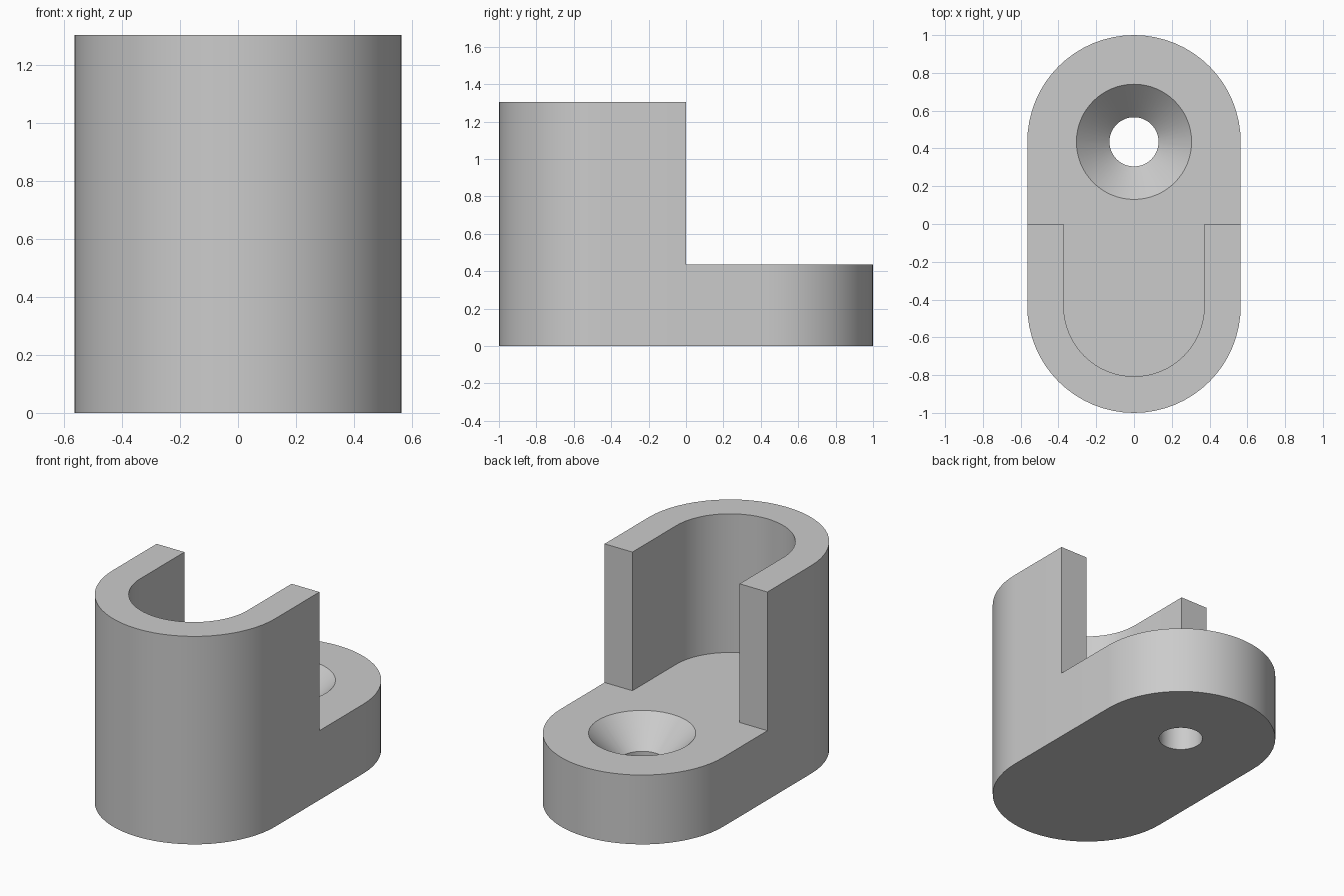
import bpy, bmesh
from math import sin, cos, pi, radians

cube = bpy.data.objects.get("Cube")
if cube:
    bpy.data.objects.remove(cube, do_unlink=True)

OUTER_R, INNER_R, END_Y = 0.565, 0.372, 0.435
BASE_H, HEIGHT = 0.435, 1.305
HOLE_R, SINK_R = 0.13, 0.305
SEGS = 64

grey = bpy.data.materials.new("plain_grey")
grey.use_nodes = True
grey.diffuse_color = (0.6, 0.6, 0.6, 1)
grey.node_tree.nodes["Principled BSDF"].inputs["Base Color"].default_value = (0.6, 0.6, 0.6, 1)


def arc(radius, cy, start, steps=SEGS // 2):
    """Half circle of points, counter-clockwise from the start angle."""
    return [(radius * cos(start + pi * i / steps), cy + radius * sin(start + pi * i / steps))
            for i in range(steps + 1)]


def make_object(name, bm):
    bmesh.ops.recalc_face_normals(bm, faces=bm.faces)
    mesh = bpy.data.meshes.new(name)
    bm.to_mesh(mesh)
    bm.free()
    mesh.materials.append(grey)
    obj = bpy.data.objects.new(name, mesh)
    bpy.context.collection.objects.link(obj)
    return obj


def prism(name, outline, z0, z1):
    bm = bmesh.new()
    face = bm.faces.new([bm.verts.new((x, y, z0)) for x, y in outline])
    top = bmesh.ops.extrude_face_region(bm, geom=[face])["geom"]
    bmesh.ops.translate(bm, vec=(0, 0, z1 - z0),
                        verts=[v for v in top if isinstance(v, bmesh.types.BMVert)])
    return make_object(name, bm)


def turned(name, profile, cy):
    """Solid of revolution from (radius, z) rings, capped at both ends."""
    bm = bmesh.new()
    rings = [[bm.verts.new((r * cos(2 * pi * i / SEGS), cy + r * sin(2 * pi * i / SEGS), z))
              for i in range(SEGS)] for r, z in profile]
    for low, high in zip(rings, rings[1:]):
        for i in range(SEGS):
            j = (i + 1) % SEGS
            bm.faces.new((low[i], low[j], high[j], high[i]))
    bm.faces.new(rings[0])
    bm.faces.new(rings[-1])
    return make_object(name, bm)


# Body: full-height block with rounded ends
body = prism("socket_bracket", arc(OUTER_R, END_Y, 0) + arc(OUTER_R, -END_Y, pi), 0, HEIGHT)

# Pocket and open rear half, cut down to the base plate
pocket_outline = arc(INNER_R, -END_Y, pi) + [
    (INNER_R, 0), (1, 0), (1, 1.5), (-1, 1.5), (-1, 0), (-INNER_R, 0)]
pocket = prism("pocket_cutter", pocket_outline, BASE_H, HEIGHT + 0.2)

# Countersunk screw hole with 45 degree flanks
lip = 0.05
screw_hole = turned("screw_hole_cutter", [
    (HOLE_R, -0.1), (HOLE_R, BASE_H - (SINK_R - HOLE_R)),
    (SINK_R + lip, BASE_H + lip)], END_Y)

bpy.ops.object.select_all(action="DESELECT")
body.select_set(True)
bpy.context.view_layer.objects.active = body
for cutter in (pocket, screw_hole):
    cutter.hide_render = True
    mod = body.modifiers.new(cutter.name, "BOOLEAN")
    mod.operation, mod.solver, mod.object = "DIFFERENCE", "EXACT", cutter
    bpy.ops.object.modifier_apply(modifier=mod.name)
    bpy.data.objects.remove(cutter, do_unlink=True)

bpy.ops.object.shade_smooth_by_angle(angle=radians(30))
